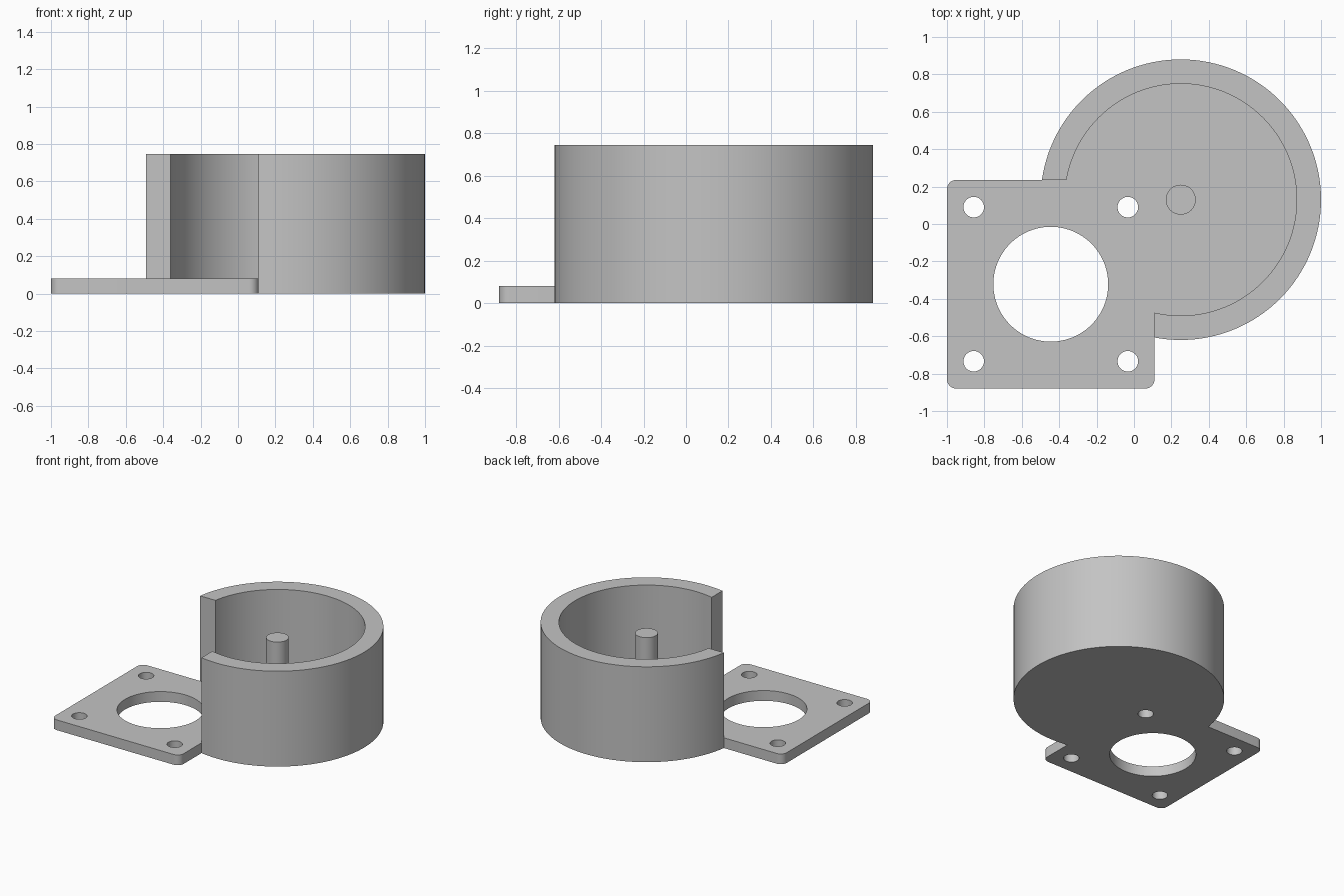
import bpy
import bmesh
from math import cos, sin, radians, pi

if "Cube" in bpy.data.objects:
    bpy.data.objects.remove(bpy.data.objects["Cube"], do_unlink=True)

CUP = (0.25, 0.13)          # cup axis
LEFT, RIGHT = -1.0, 0.11    # plate extents
FRONT, BACK = -0.88, 0.236
FLOOR, TOP = 0.08, 0.745

grey = bpy.data.materials.new("plain grey")
grey.use_nodes = True
grey.diffuse_color = (0.55, 0.55, 0.55, 1)
grey.node_tree.nodes["Principled BSDF"].inputs["Base Color"].default_value = (0.55, 0.55, 0.55, 1)


def prism(name, outline, z0, z1):
    """Extrude a flat outline between two heights."""
    bm = bmesh.new()
    face = bm.faces.new([bm.verts.new((x, y, z0)) for x, y in outline])
    new = bmesh.ops.extrude_face_region(bm, geom=[face])["geom"]
    verts = [v for v in new if isinstance(v, bmesh.types.BMVert)]
    bmesh.ops.translate(bm, verts=verts, vec=(0, 0, z1 - z0))
    bmesh.ops.recalc_face_normals(bm, faces=bm.faces)
    mesh = bpy.data.meshes.new(name)
    bm.to_mesh(mesh)
    bm.free()
    mesh.materials.append(grey)
    obj = bpy.data.objects.new(name, mesh)
    bpy.context.collection.objects.link(obj)
    return obj


def circle(centre, radius, count):
    return [(centre[0] + radius * cos(2 * pi * i / count),
             centre[1] + radius * sin(2 * pi * i / count)) for i in range(count)]


def rounded_rect(x0, x1, y0, y1, r, steps=8):
    corners = [(x1 - r, y1 - r), (x0 + r, y1 - r), (x0 + r, y0 + r), (x1 - r, y0 + r)]
    points = []
    for k, (cx, cy) in enumerate(corners):
        for i in range(steps + 1):
            a = pi / 2 * (k + i / steps)
            points.append((cx + r * cos(a), cy + r * sin(a)))
    return points


def combine(target, other, operation):
    """Apply a boolean and discard the helper."""
    mod = target.modifiers.new(operation.lower(), "BOOLEAN")
    mod.operation = operation
    mod.solver = "EXACT"
    mod.object = other
    bpy.context.view_layer.objects.active = target
    bpy.ops.object.modifier_apply(modifier=mod.name)
    bpy.data.objects.remove(other, do_unlink=True)


def smooth(obj):
    bpy.ops.object.select_all(action="DESELECT")
    obj.select_set(True)
    bpy.context.view_layer.objects.active = obj
    bpy.ops.object.shade_smooth_by_angle(angle=radians(30))


# Round cup, hollowed, with its wall opened above the plate
housing = prism("cup_and_mounting_plate", circle(CUP, 0.75, 128), 0, TOP)
combine(housing, prism("cup_cutter", circle(CUP, 0.62, 128), FLOOR, 1), "DIFFERENCE")
opening = [(-1.2, -1.2), (RIGHT, -1.2), (RIGHT, BACK), (-1.2, BACK)]
combine(housing, prism("opening_cutter", opening, FLOOR, 1), "DIFFERENCE")

# Square mounting plate
plate = prism("plate", rounded_rect(LEFT, RIGHT, FRONT, BACK, 0.05), 0, FLOOR)
combine(housing, plate, "UNION")

# Large bore and four screw holes
mid = ((LEFT + RIGHT) / 2, (FRONT + BACK) / 2)
combine(housing, prism("bore_cutter", circle(mid, 0.307, 96), -0.1, 0.2), "DIFFERENCE")
for sx in (-1, 1):
    for sy in (-1, 1):
        centre = (mid[0] + sx * 0.412, mid[1] + sy * 0.412)
        combine(housing, prism("screw_cutter", circle(centre, 0.055, 40), -0.1, 0.2), "DIFFERENCE")
smooth(housing)

# Centre post standing on the cup floor
post = prism("centre_post", circle(CUP, 0.08, 48), FLOOR - 0.02, 0.66)
smooth(post)
